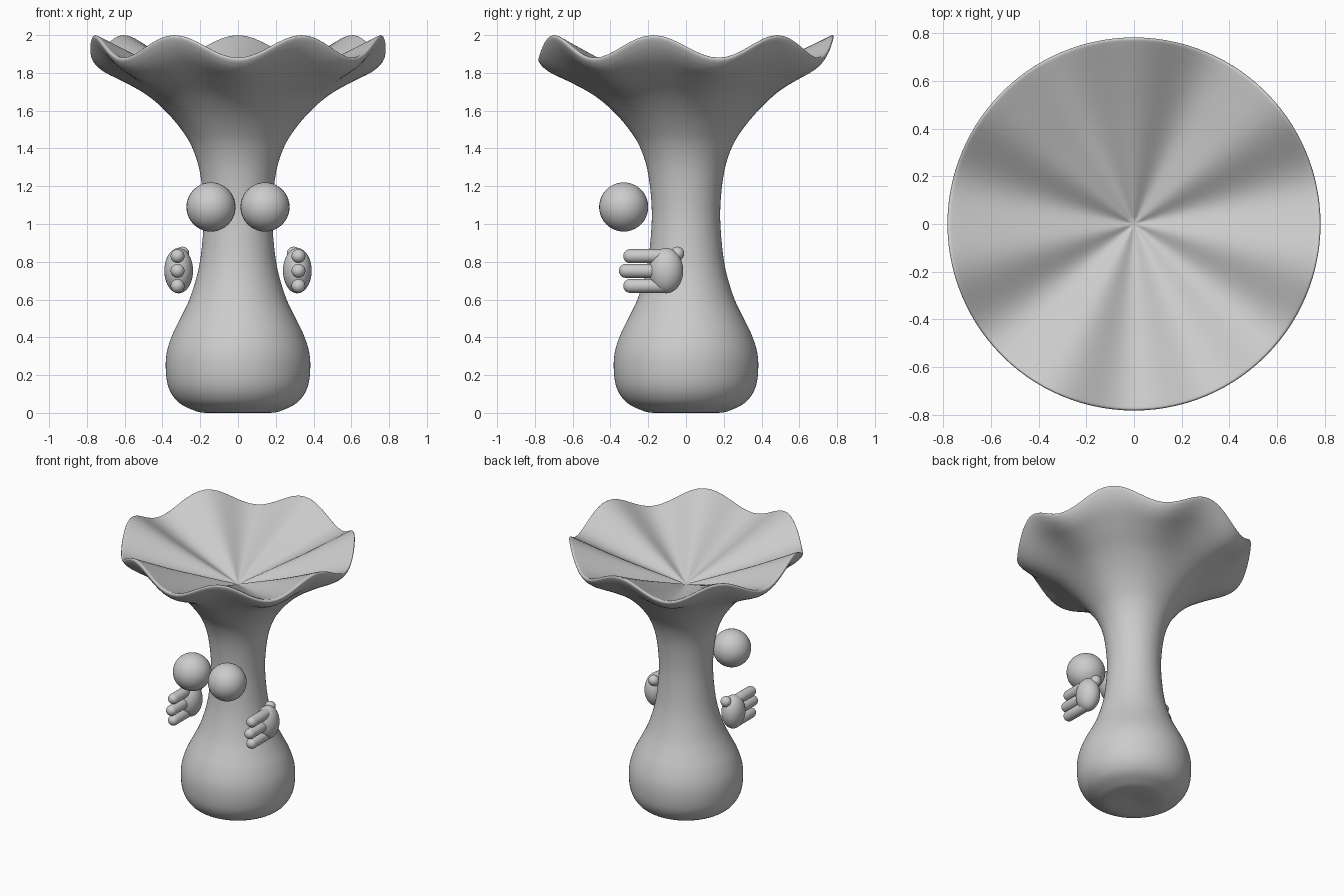
import bpy, bmesh, math
from mathutils import Vector

if "Cube" in bpy.data.objects:
    bpy.data.objects.remove(bpy.data.objects["Cube"])

WAVES, AMP, SEG, RIM = 7, 0.06, 112, 0.782


def finish(bm, name):
    bmesh.ops.recalc_face_normals(bm, faces=bm.faces[:])
    me = bpy.data.meshes.new(name)
    bm.to_mesh(me)
    bm.free()
    for p in me.polygons:
        p.use_smooth = True
    ob = bpy.data.objects.new(name, me)
    bpy.context.collection.objects.link(ob)
    return ob


def smooth_curve(pts, steps=4):
    """Catmull-Rom through (r, z) points."""
    p = [Vector(q) for q in pts]
    p = [p[0]] + p + [p[-1]]
    out = []
    for i in range(1, len(p) - 2):
        a, b, c, d = p[i - 1:i + 3]
        for s in range(steps):
            t = s / steps
            out.append(0.5 * (2 * b + (c - a) * t + (2 * a - 5 * b + 4 * c - d) * t * t
                              + (3 * b - a - 3 * c + d) * t ** 3))
    return out + [p[-1]]


# Body: bulb, stem and flared underside, then the inside of the ruffled bowl
outer = [(0, 0.012), (0.17, 0.0), (0.25, 0.02), (0.32, 0.06), (0.366, 0.13), (0.382, 0.22),
         (0.377, 0.32), (0.345, 0.42), (0.295, 0.52), (0.25, 0.62), (0.205, 0.78),
         (0.183, 0.98), (0.184, 1.13), (0.205, 1.29), (0.245, 1.41), (0.30, 1.5),
         (0.38, 1.595), (0.48, 1.685), (0.60, 1.765), (0.70, 1.83), (0.75, 1.875),
         (0.775, 1.91), (RIM, 1.928)]
inner = [(RIM, 1.928), (0.776, 1.94), (0.75, 1.932), (0.65, 1.89), (0.45, 1.81), (0.2, 1.72),
         (0, 1.65)]
rows = [(v, 4) for v in smooth_curve(outer)] + [(v, 1) for v in smooth_curve(inner)[1:]]

bm = bmesh.new()
rings = []
for (r, z), power in rows:
    if r < 1e-4:
        rings.append([bm.verts.new((0, 0, z))])
        continue
    w = AMP * (r / RIM) ** power if z > 1.1 else 0
    ring = []
    for i in range(SEG):
        a = 2 * math.pi * i / SEG          # measured from the back, where a crest sits
        ring.append(bm.verts.new((r * math.sin(a), r * math.cos(a),
                                  z + w * math.cos(WAVES * a))))
    rings.append(ring)
for A, B in zip(rings, rings[1:]):
    for i in range(SEG):
        j = (i + 1) % SEG
        if len(A) == 1:
            bm.faces.new((A[0], B[i], B[j]))
        elif len(B) == 1:
            bm.faces.new((A[i], A[j], B[0]))
        else:
            bm.faces.new((A[i], A[j], B[j], B[i]))
finish(bm, "ruffled_body")


def ellipsoid(name, loc, scale):
    bm = bmesh.new()
    bmesh.ops.create_uvsphere(bm, u_segments=32, v_segments=20, radius=1)
    bmesh.ops.scale(bm, vec=scale, verts=bm.verts)
    bmesh.ops.translate(bm, vec=loc, verts=bm.verts)
    return finish(bm, name)


def capsule(name, a, b, r):
    """Sphere split at its equator and stretched from a to b."""
    a, b = Vector(a), Vector(b)
    bm = bmesh.new()
    bmesh.ops.create_uvsphere(bm, u_segments=24, v_segments=15, radius=r)
    half = (b - a).length / 2
    for v in bm.verts:
        v.co.z += math.copysign(half, v.co.z)
    rot = (b - a).to_track_quat('Z', 'Y').to_matrix()
    bmesh.ops.rotate(bm, matrix=rot, verts=bm.verts)
    bmesh.ops.translate(bm, vec=(a + b) / 2, verts=bm.verts)
    return finish(bm, name)


# Eyes and hands on both sides
for s, side in ((-1, "left"), (1, "right")):
    ellipsoid("eye_" + side, (s * 0.143, -0.33, 1.09), (0.13, 0.13, 0.13))
    ellipsoid("palm_" + side, (s * 0.314, -0.105, 0.753), (0.076, 0.09, 0.12))
    for n, (z, tip) in enumerate(((0.83, -0.295), (0.752, -0.318), (0.672, -0.295))):
        capsule(f"finger_{n + 1}_{side}", (s * 0.32, -0.12, z), (s * 0.32, tip, z), 0.037)
    capsule("thumb_" + side, (s * 0.30, -0.10, 0.79), (s * 0.295, -0.046, 0.843), 0.037)
